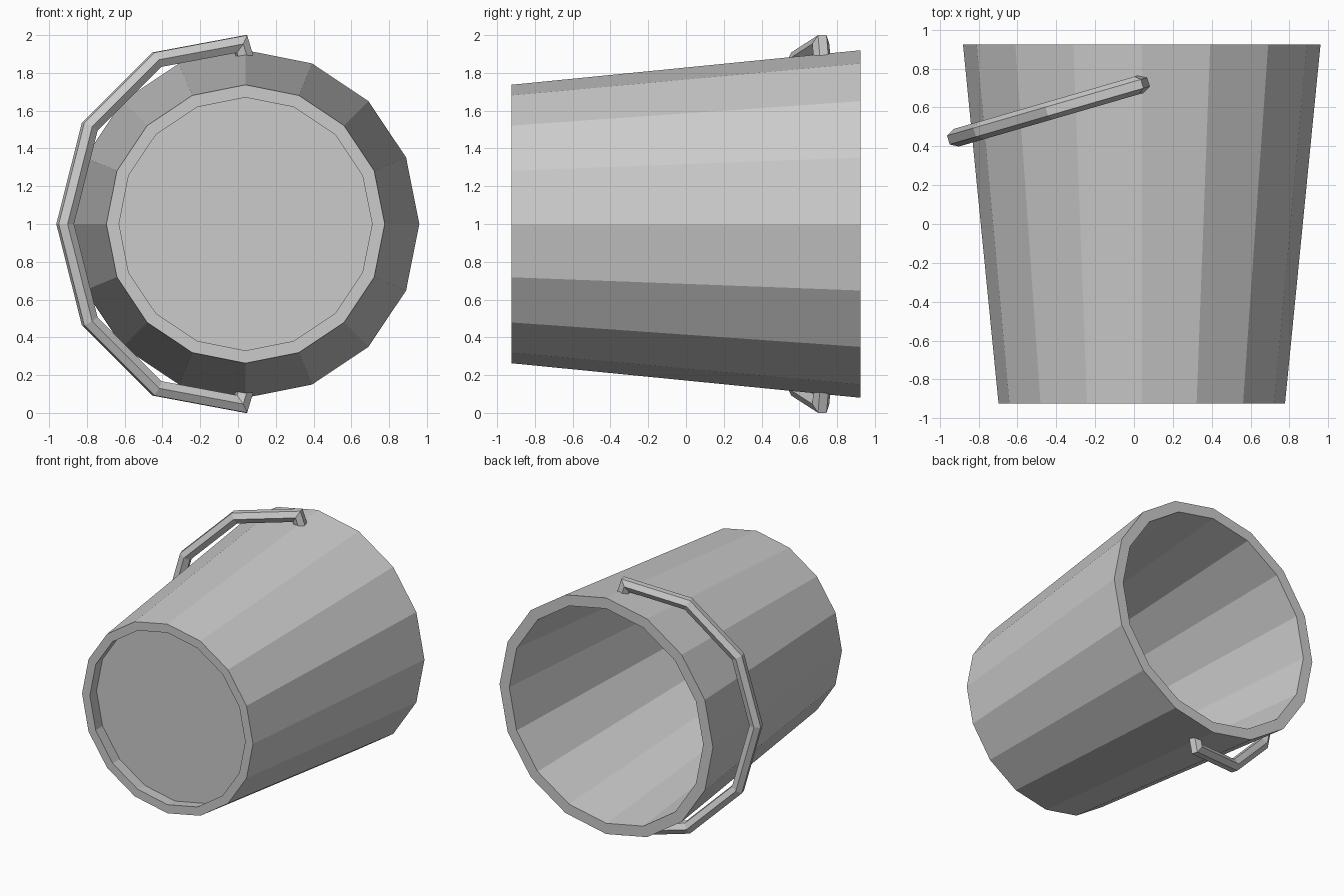
import bpy, bmesh
from math import cos, sin, pi
from mathutils import Vector

if "Cube" in bpy.data.objects:
    bpy.data.objects.remove(bpy.data.objects["Cube"])

SIDES = 16
CX, CZ = 0.04, 1.0          # bucket axis runs along y


def finish(bm, name):
    bmesh.ops.recalc_face_normals(bm, faces=bm.faces)
    mesh = bpy.data.meshes.new(name)
    bm.to_mesh(mesh)
    bm.free()
    obj = bpy.data.objects.new(name, mesh)
    bpy.context.collection.objects.link(obj)
    return obj


def skin(name, rings):
    """Bridge successive rings of points and cap both ends."""
    bm = bmesh.new()
    loops = [[bm.verts.new(p) for p in ring] for ring in rings]
    for a, b in zip(loops, loops[1:]):
        n = len(a)
        for i in range(n):
            j = (i + 1) % n
            bm.faces.new((a[i], a[j], b[j], b[i]))
    bm.faces.new(loops[0])
    bm.faces.new(loops[-1])
    return finish(bm, name)


def outer(y):
    """Outer radius of the tapered wall at y."""
    return 0.737 + 0.183 * (y + 0.925) / 1.85


def ring(y, r):
    return [(CX + r * cos(2 * pi * i / SIDES), y, CZ + r * sin(2 * pi * i / SIDES))
            for i in range(SIDES)]


# Bucket: recessed underside, foot rim, outer wall, mouth rim, inner wall, floor
INNER = 0.909
profile = [(-0.83, INNER), (-0.925, INNER), (-0.925, 1),
           (0.925, 1), (0.925, INNER), (-0.80, INNER)]
skin("bucket", [ring(y, outer(y) * k) for y, k in profile])

# Handle: hexagonal bar swept along a bent path in a leaning plane
half = [(0.037, 0.88), (0.015, 0.953), (-0.43, 0.87), (-0.785, 0.515)]
path_xz = half + [(-0.915, 0)] + [(x, -z) for x, z in reversed(half)]
path = [Vector((x, 0.715 + 0.29 * (x - 0.02), CZ + z)) for x, z in path_xz]
plane_n = Vector((0.29, -1, 0)).normalized()
R = 0.047
rings = []
for i, p in enumerate(path):
    d_in = (p - path[max(i - 1, 0)]).normalized()
    d_out = (path[min(i + 1, len(path) - 1)] - p).normalized()
    tangent = (d_in + d_out).normalized()
    miter = tangent.cross(plane_n).normalized()
    ref = d_out if d_out.length > 0 else d_in
    miter /= tangent.dot(ref)           # keep the bar width through bends
    rings.append([p + R * (cos(a) * miter + sin(a) * plane_n)
                  for a in (pi / 6 + k * pi / 3 for k in range(6))])
skin("handle", rings)
